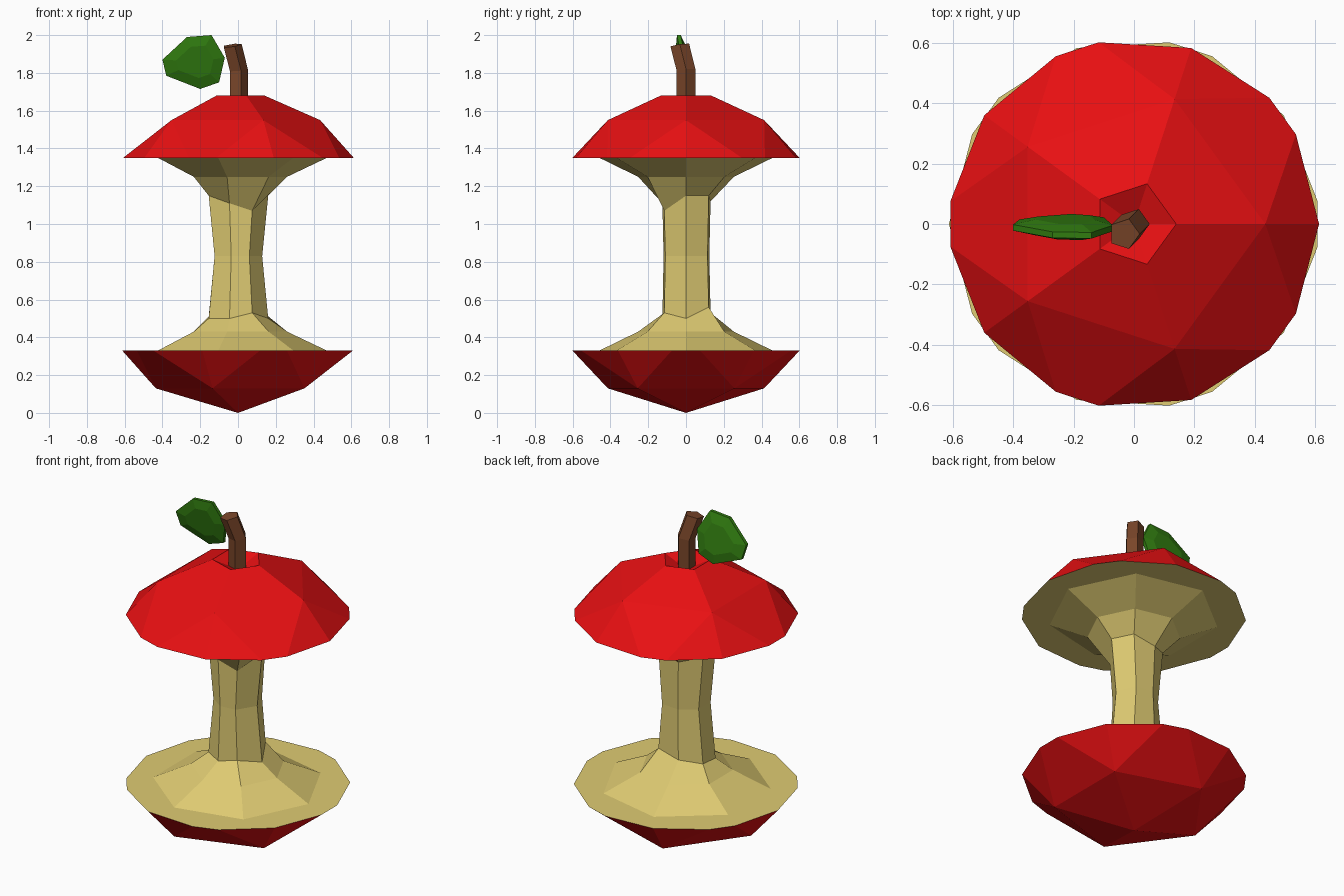
import bpy, bmesh, math
from mathutils import Vector

if "Cube" in bpy.data.objects:
    bpy.data.objects.remove(bpy.data.objects["Cube"])


def material(name, rgb):
    m = bpy.data.materials.new(name)
    m.diffuse_color = (*rgb, 1)
    m.use_nodes = True
    m.node_tree.nodes["Principled BSDF"].inputs["Base Color"].default_value = m.diffuse_color
    return m


RED = material("red skin", (0.80, 0.005, 0.006))
FLESH = material("cream flesh", (0.74, 0.60, 0.17))
BROWN = material("brown stem", (0.19, 0.06, 0.022))
GREEN = material("green leaf", (0.03, 0.20, 0.005))


def finish(name, bm, *mats):
    bmesh.ops.recalc_face_normals(bm, faces=bm.faces)
    me = bpy.data.meshes.new(name)
    bm.to_mesh(me)
    bm.free()
    for m in mats:
        me.materials.append(m)
    ob = bpy.data.objects.new(name, me)
    bpy.context.collection.objects.link(ob)
    return ob


def polar(r, deg, z):
    a = math.radians(deg)
    return Vector((r * math.cos(a), r * math.sin(a), z))


def loft(bm, rings, cap_start=False, cap_end=False):
    loops = [[bm.verts.new(p) for p in ring] for ring in rings]
    for a, b in zip(loops, loops[1:]):
        n = len(a)
        for i in range(n):
            bm.faces.new((a[i], a[(i + 1) % n], b[(i + 1) % n], b[i]))
    if cap_start:
        bm.faces.new(loops[0])
    if cap_end:
        bm.faces.new(loops[-1])


# Faceted skin caps: five-fold hulls whose flat cut side is flesh
def skin_cap(name, phase, z_rim, z_mid, r_mid, tip_points):
    bm = bmesh.new()
    pts = list(tip_points)
    for k in range(5):
        base = phase + 72 * k
        pts.append(polar(r_mid, base, z_mid))
        pts += [polar(0.613, base + d, z_rim) for d in (0, 29, 43)]
    for p in pts:
        bm.verts.new(p)
    bmesh.ops.convex_hull(bm, input=bm.verts)
    for f in bm.faces:
        f.material_index = int(all(abs(v.co.z - z_rim) < 1e-4 for v in f.verts))
    return bm


top = skin_cap("top_skin", 0, 1.35, 1.55, 0.435,
               [polar(0.14, 72 * k, 1.68) for k in range(5)])
# shallow dimple around the stem
flat = [f for f in top.faces if all(v.co.z > 1.67 for v in f.verts)]
bmesh.ops.delete(top, geom=flat, context='FACES')
rim = sorted((v for v in top.verts if v.co.z > 1.67),
             key=lambda v: math.atan2(v.co.y, v.co.x))
pit = top.verts.new((0, 0, 1.62))
for i in range(5):
    top.faces.new((rim[i], rim[(i + 1) % 5], pit))
finish("top_skin", top, RED, FLESH)

finish("bottom_skin",
       skin_cap("bottom_skin", 180, 0.33, 0.13, 0.435, [Vector((0, 0, 0))]),
       RED, FLESH)

# Seven-sided bitten core, slightly uneven where it meets the flares
waist = [(0.16, 0), (0.10, 0.12), (-0.04, 0.13), (-0.155, 0.06),
         (-0.155, -0.06), (-0.045, -0.125), (0.075, -0.115)]
z_top = (1.15, 1.15, 1.12, 1.15, 1.15, 1.11, 1.07)
z_low = (0.50, 0.56, 0.53, 0.51, 0.50, 0.50, 0.53)


def ring7(r, z):
    return [polar(r, 360 * k / 7, z) for k in range(7)]


bm = bmesh.new()
loft(bm, [ring7(0.47, 0.33), ring7(0.26, 0.43),
          [(x, y, z) for (x, y), z in zip(waist, z_low)],
          [(x * 0.8, y * 0.95, 0.83) for x, y in waist],
          [(x, y, z) for (x, y), z in zip(waist, z_top)],
          ring7(0.26, 1.25), ring7(0.47, 1.35)])
finish("core", bm, FLESH)

# Bent five-sided stem
bm = bmesh.new()
stem_rings = []
for cx, cy, cz, tilt in ((0, 0, 1.60, 0), (0, 0, 1.815, 0.1),
                         (-0.033, -0.033, 1.945, 0.15)):
    ring = []
    for k in range(5):
        p = polar(0.052, 72 * k, 0)
        ring.append((cx + p.x, cy + p.y, cz + tilt * (p.x + p.y)))
    stem_rings.append(ring)
loft(bm, stem_rings, True, True)
finish("stem", bm, BROWN)

# Thick faceted leaf, leaning slightly forward at the top
outline = [(-0.40, 1.87), (-0.38, 1.785), (-0.20, 1.715), (-0.10, 1.75),
           (-0.07, 1.88), (-0.14, 2.0), (-0.27, 1.99)]


def leaf_ring(scale, offset):
    return [(-0.22 + (x + 0.22) * scale,
             -0.01 - 0.2 * (z - 1.86) * scale + offset,
             1.86 + (z - 1.86) * scale) for x, z in outline]


bm = bmesh.new()
loft(bm, [leaf_ring(0.6, -0.026), leaf_ring(1, -0.010),
          leaf_ring(1, 0.010), leaf_ring(0.6, 0.026)], True, True)
finish("leaf", bm, GREEN)
